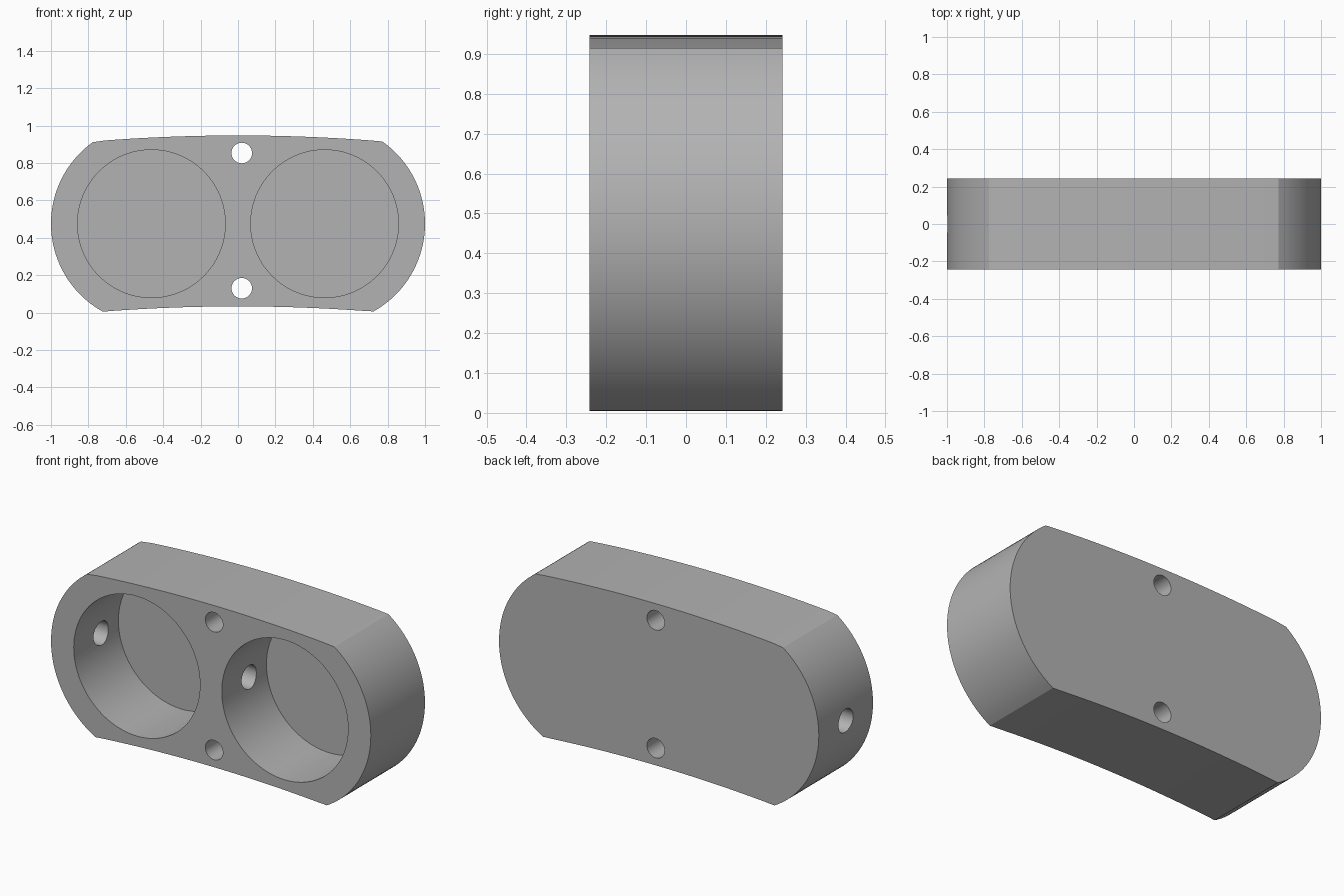
import bpy, bmesh
from math import atan2, cos, sin, radians, pi
from mathutils import Matrix, Vector

cube = bpy.data.objects.get("Cube")
if cube:
    bpy.data.objects.remove(cube, do_unlink=True)

HALF_DEPTH = 0.242
LOBE_X, LOBE_Z, LOBE_R = 0.463, 0.475, 0.537
POCKET_R, POCKET_FLOOR = 0.395, 0.157
CROWN_R = 9.4

grey = bpy.data.materials.new("plain grey")
grey.use_nodes = True
grey.diffuse_color = (0.45, 0.45, 0.45, 1)
grey.node_tree.nodes["Principled BSDF"].inputs["Base Color"].default_value = (0.45, 0.45, 0.45, 1)


def make_object(name, bm):
    bmesh.ops.recalc_face_normals(bm, faces=bm.faces)
    mesh = bpy.data.meshes.new(name)
    bm.to_mesh(mesh)
    bm.free()
    mesh.materials.append(grey)
    obj = bpy.data.objects.new(name, mesh)
    bpy.context.collection.objects.link(obj)
    return obj


def lobe_arc(side, start, end, steps=40):
    """Round end of the body, between two corner points."""
    a0 = atan2(start[1] - LOBE_Z, start[0] - side * LOBE_X)
    a1 = atan2(end[1] - LOBE_Z, end[0] - side * LOBE_X)
    if a1 < a0:
        a1 += 2 * pi
    angles = [a0 + (a1 - a0) * i / steps for i in range(steps + 1)]
    return [(side * LOBE_X + LOBE_R * cos(a), LOBE_Z + LOBE_R * sin(a)) for a in angles]


def crown(x0, x1, peak, steps=24):
    """Shallow arched edge, without its end points."""
    xs = [x0 + (x1 - x0) * i / steps for i in range(1, steps)]
    return [(x, peak - x * x / (2 * CROWN_R)) for x in xs]


def cylinder(name, radius, start, end, segments):
    start, end = Vector(start), Vector(end)
    axis = end - start
    turn = axis.to_track_quat('Z', 'Y').to_matrix().to_4x4()
    bm = bmesh.new()
    bmesh.ops.create_cone(bm, cap_ends=True, segments=segments, radius1=radius,
                          radius2=radius, depth=axis.length,
                          matrix=Matrix.Translation((start + end) / 2) @ turn)
    cutter = make_object(name, bm)
    cutter.hide_render = True
    return cutter


# Body: two round ends joined by arched top and bottom edges
right_end = lobe_arc(1, (0.725, 0.006), (0.772, 0.915))
left_end = lobe_arc(-1, (-0.778, 0.913), (-0.722, 0.005))
outline = (right_end + crown(right_end[-1][0], left_end[0][0], 0.947)
           + left_end + crown(left_end[-1][0], right_end[0][0], 0.033))
bm = bmesh.new()
face = bm.faces.new([bm.verts.new((x, -HALF_DEPTH, z)) for x, z in outline])
back = bmesh.ops.extrude_face_region(bm, geom=[face])
bmesh.ops.translate(bm, vec=(0, 2 * HALF_DEPTH, 0),
                    verts=[v for v in back["geom"] if isinstance(v, bmesh.types.BMVert)])
body = make_object("housing_body", bm)

# Cutters: two blind pockets, two through bolt holes, one cross-drilled passage
cutters = [cylinder("pocket_cutter", POCKET_R, (s * LOBE_X, -0.5, LOBE_Z),
                    (s * LOBE_X, POCKET_FLOOR, LOBE_Z), 96) for s in (-1, 1)]
cutters += [cylinder("bolt_hole_cutter", 0.055, (0.02, -0.5, z), (0.02, 0.5, z), 40)
            for z in (0.13, 0.853)]
cutters.append(cylinder("cable_passage_cutter", 0.066, (-1.2, 0, 0.465), (0.35, 0, 0.465), 40))

bpy.context.view_layer.objects.active = body
for cutter in cutters:
    cut = body.modifiers.new("cut", 'BOOLEAN')
    cut.solver = 'EXACT'
    cut.object = cutter
    bpy.ops.object.modifier_apply(modifier=cut.name)
    bpy.data.objects.remove(cutter, do_unlink=True)

# Smooth the curved walls, keep the rims sharp
bpy.ops.object.select_all(action='DESELECT')
body.select_set(True)
bpy.ops.object.shade_smooth_by_angle(angle=radians(15))
